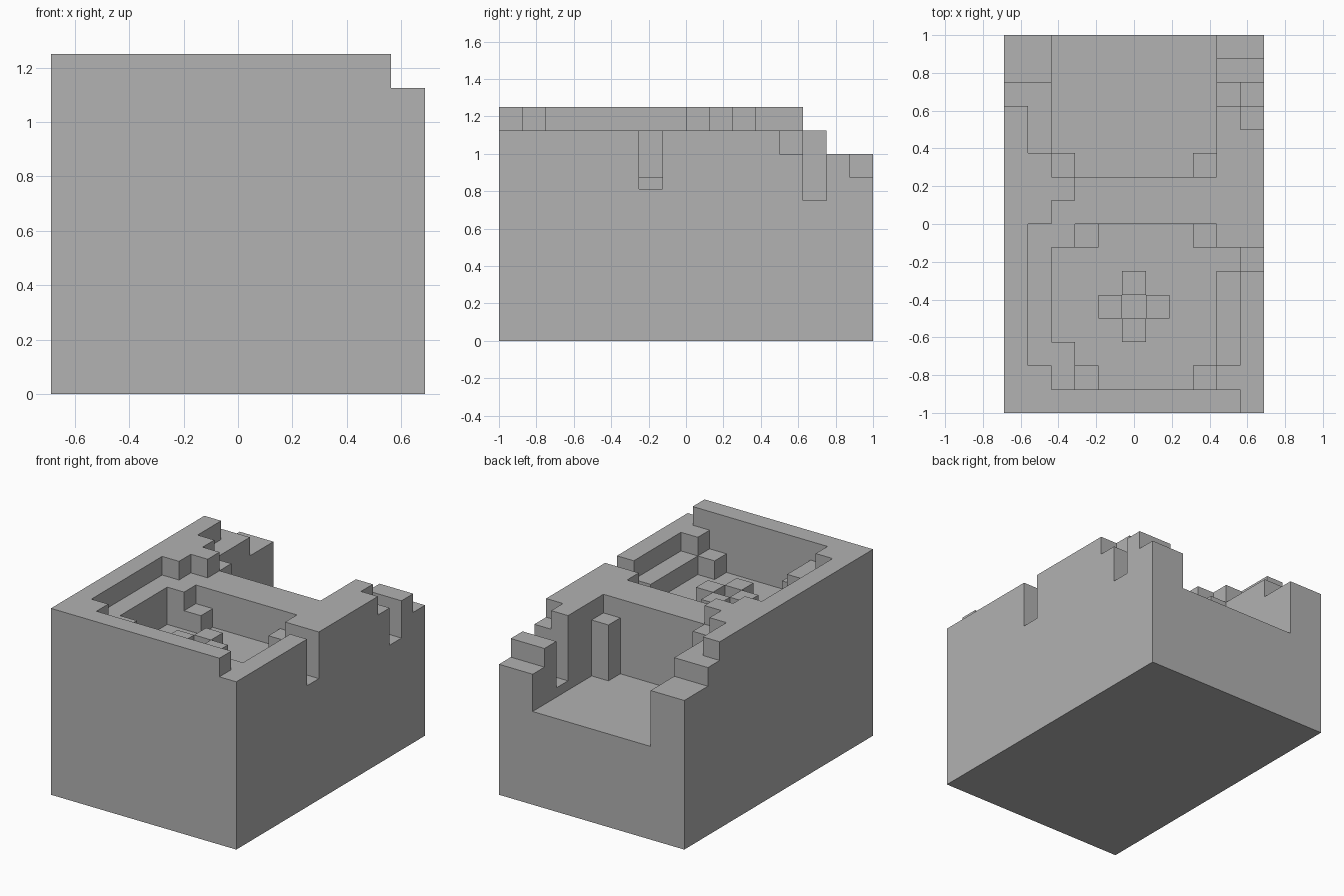
import bpy
import bmesh

cube = bpy.data.objects.get("Cube")
if cube:
    bpy.data.objects.remove(cube)

CELL = 0.125
COLUMNS, ROWS = 11, 16
WALL, RIM, STEP = 9, 10, 8

stone = bpy.data.materials.new("grey_stone")
stone.use_nodes = True
grey = (0.445, 0.445, 0.445, 1)
stone.diffuse_color = grey
stone.node_tree.nodes["Principled BSDF"].inputs["Base Color"].default_value = grey

# Block heights, with every cell at wall height to begin with
heights = {(i, j): WALL for i in range(COLUMNS) for j in range(ROWS)}


def fill(columns, rows, height):
    """Set an inclusive rectangle of cells to one height."""
    for i in range(columns[0], columns[-1] + 1):
        for j in range(rows[0], rows[-1] + 1):
            heights[i, j] = height


# Raised rim along the front and the right side
fill([0, 9], [0], RIM)
fill([0], [0, 12], RIM)
fill([1], [1], RIM)
fill([1], [8, 10], RIM)
fill([2], [9], RIM)

# Front basin, with a shelf and a drain on the left side
fill([3, 8], [1, 7], 7)
fill([2], [3, 6], 7)
fill([9], [2, 5], STEP)
fill([9], [6], 7)
fill([10], [6], 6.5)

# Corner posts of the front basin
for i in (3, 8):
    for j in (1, 7):
        fill([i], [j], STEP)

# Cross of four blocks around a hollow centre
for i, j in ((4, 4), (6, 4), (5, 3), (5, 5)):
    fill([i], [j], STEP)

# Rear basin, open at the back, with two uneven corner posts
fill([2, 8], [10, 15], 5)
fill([2], [10], WALL)
fill([8], [10], STEP)

# Worn ends of the rear side walls and the slot through the left one
fill([0, 1], [14, 15], STEP)
fill([9, 10], [14], STEP)
fill([9, 10], [15], 7)
fill([10], [12], STEP)
fill([10], [13], 6)
fill([9], [13], 5.5)

# Turn the heights into one closed shell
bm = bmesh.new()


def quad(*corners):
    bm.faces.new([bm.verts.new(((x - COLUMNS / 2) * CELL,
                                (y - ROWS / 2) * CELL,
                                z * CELL)) for x, y, z in corners])


for (i, j), h in heights.items():
    quad((i, j, h), (i + 1, j, h), (i + 1, j + 1, h), (i, j + 1, h))
    sides = (
        ((i, j - 1), (i, j), (i + 1, j)),
        ((i + 1, j), (i + 1, j), (i + 1, j + 1)),
        ((i, j + 1), (i + 1, j + 1), (i, j + 1)),
        ((i - 1, j), (i, j + 1), (i, j)),
    )
    for neighbour, a, b in sides:
        low = heights.get(neighbour, 0)
        if low < h:
            quad((*a, low), (*b, low), (*b, h), (*a, h))

quad((0, 0, 0), (0, ROWS, 0), (COLUMNS, ROWS, 0), (COLUMNS, 0, 0))
bmesh.ops.remove_doubles(bm, verts=bm.verts, dist=CELL / 100)

mesh = bpy.data.meshes.new("stone_basin")
bm.to_mesh(mesh)
bm.free()
mesh.materials.append(stone)
basin = bpy.data.objects.new("stone_basin", mesh)
bpy.context.collection.objects.link(basin)
